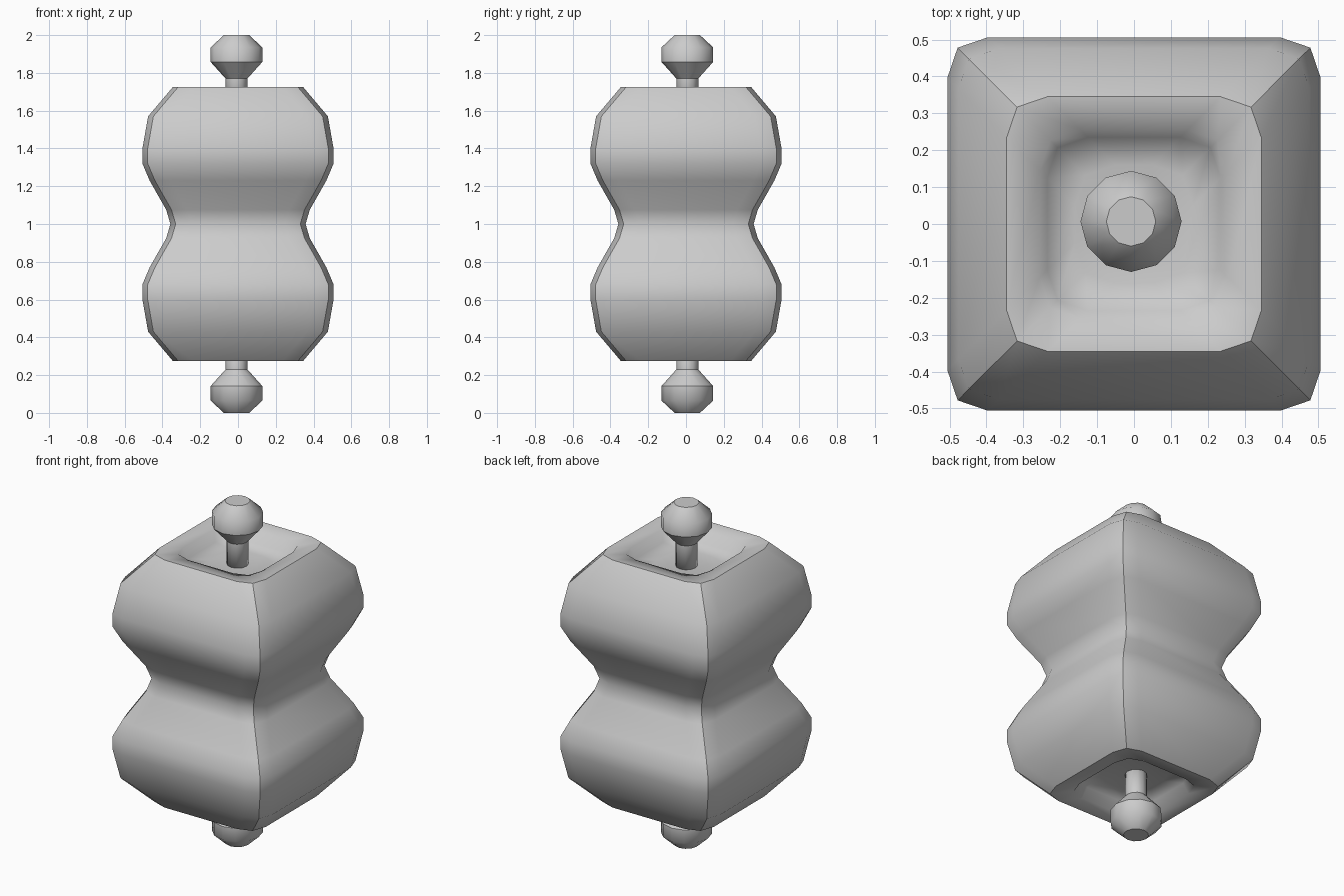
import bpy, bmesh, math

if "Cube" in bpy.data.objects:
    bpy.data.objects.remove(bpy.data.objects["Cube"])


def square_ring(w):
    """Square outline with soft corners: three points per corner."""
    a, b = w - 0.11, w - 0.028
    corner = [(w, a), (b, b), (a, w)]
    pts = []
    for i in range(4):
        c, s = round(math.cos(i * math.pi / 2)), round(math.sin(i * math.pi / 2))
        pts += [(c * x - s * y, s * x + c * y) for x, y in corner]
    return pts


def round_ring(r, n=12):
    return [(r * math.cos(2 * math.pi * i / n), r * math.sin(2 * math.pi * i / n))
            for i in range(n)]


def loft(name, profile, ring, sharp_rows=(), sharp_column=None, offset=(0, 0)):
    """Skin a stack of (size, z) rings, capped at both ends."""
    bm = bmesh.new()
    rows = [[bm.verts.new((x + offset[0], y + offset[1], z)) for x, y in ring(w)]
            for w, z in profile]
    n = len(rows[0])
    for lo, hi in zip(rows, rows[1:]):
        for i in range(n):
            j = (i + 1) % n
            bm.faces.new((lo[i], lo[j], hi[j], hi[i]))
    bm.faces.new(rows[0][::-1])
    bm.faces.new(rows[-1])
    bmesh.ops.recalc_face_normals(bm, faces=bm.faces[:])
    for f in bm.faces:
        f.smooth = True
    for k in sharp_rows:
        for i in range(n):
            bm.edges.get((rows[k][i], rows[k][(i + 1) % n])).smooth = False
    if sharp_column is not None:
        for lo, hi in zip(rows[sharp_k:-sharp_k], rows[sharp_k + 1:len(rows) - sharp_k]):
            for i in range(sharp_column, n, 3):
                bm.edges.get((lo[i], hi[i])).smooth = False
    me = bpy.data.meshes.new(name)
    bm.to_mesh(me)
    bm.free()
    ob = bpy.data.objects.new(name, me)
    bpy.context.collection.objects.link(ob)
    return ob


# Upper half of the body, from recess floor over the rim down to the waist
upper = [(0.16, 1.63), (0.235, 1.65), (0.255, 1.715), (0.345, 1.725), (0.476, 1.57),
         (0.506, 1.40), (0.506, 1.32), (0.468, 1.23), (0.38, 1.075), (0.358, 1.0)]
body_profile = upper + [(w, 2 - z) for w, z in upper[-2::-1]]
sharp_k = 3  # the rim row, where the outer wall starts
loft("waisted_body", body_profile, square_ring,
     sharp_rows=(sharp_k, len(body_profile) - 1 - sharp_k), sharp_column=1)

# Knob on a short post at each end
knob = [(0.058, 1.60), (0.058, 1.77), (0.137, 1.858), (0.137, 1.935), (0.067, 2.0)]
for name, flip in (("top_knob", False), ("bottom_knob", True)):
    prof = [(r, 2 - z if flip else z) for r, z in knob]
    loft(name, prof, round_ring, sharp_rows=(1, 2, 4), offset=(-0.008, 0.007))
